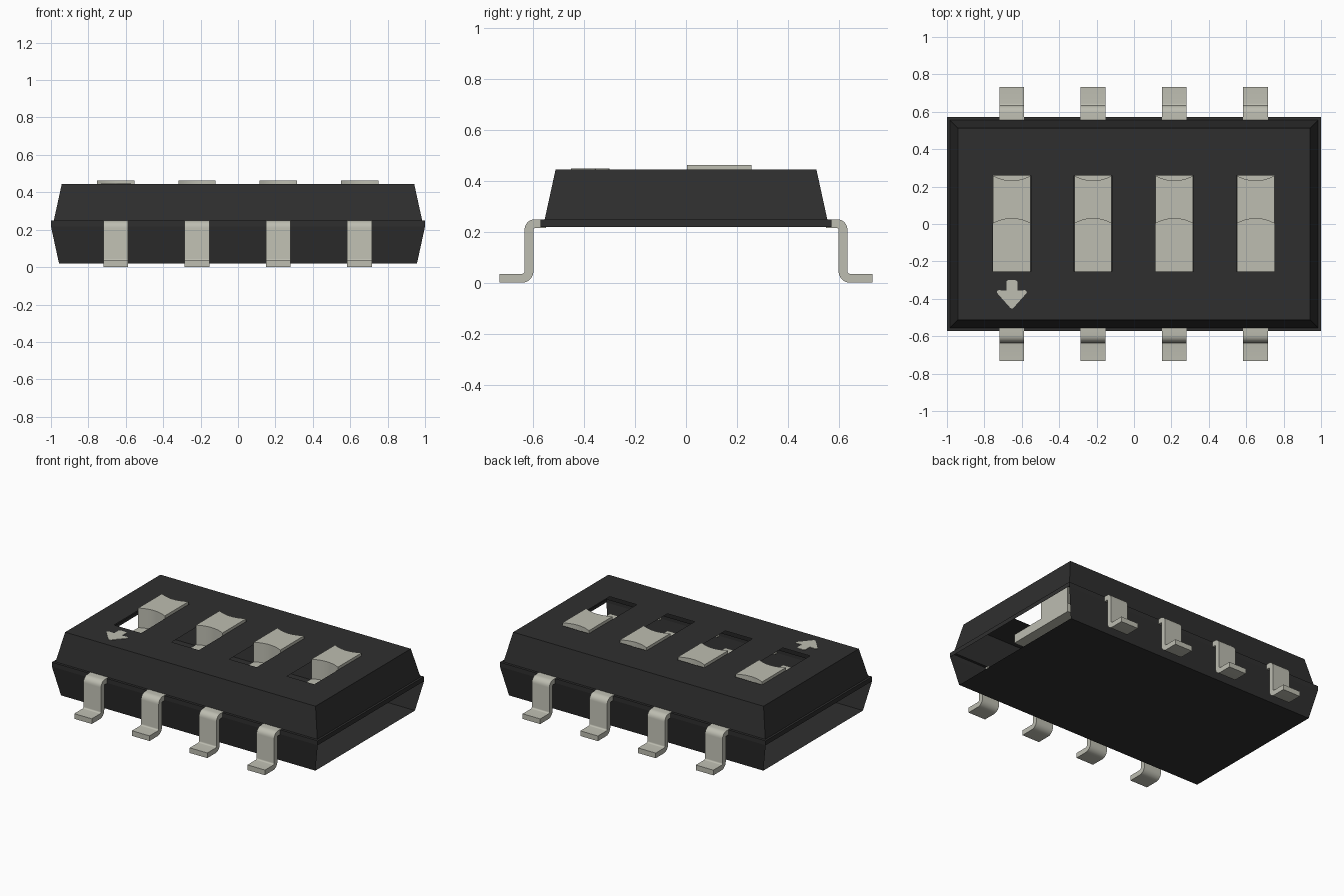
import bpy, bmesh, math

old = bpy.data.objects.get("Cube")
if old:
    bpy.data.objects.remove(old, do_unlink=True)


def make_material(name, rgb, rough):
    m = bpy.data.materials.new(name)
    m.use_nodes = True
    m.diffuse_color = (*rgb, 1)
    bsdf = m.node_tree.nodes["Principled BSDF"]
    bsdf.inputs["Base Color"].default_value = (*rgb, 1)
    bsdf.inputs["Roughness"].default_value = rough
    return m


BLACK = make_material("black plastic", (0.028, 0.028, 0.028), 0.6)
PALE = make_material("pale warm grey", (0.51, 0.51, 0.44), 0.5)
COLUMNS = (-0.653, -0.219, 0.216, 0.65)


def finish(bm, name, mat, smooth=False):
    me = bpy.data.meshes.new(name)
    bm.to_mesh(me)
    bm.free()
    ob = bpy.data.objects.new(name, me)
    bpy.context.collection.objects.link(ob)
    me.materials.append(mat)
    if smooth:
        bpy.ops.object.select_all(action='DESELECT')
        ob.select_set(True)
        bpy.context.view_layer.objects.active = ob
        bpy.ops.object.shade_smooth_by_angle(angle=math.radians(35))
    return ob


def prism(bm, outline, to_3d, a, b):
    """Extrude a closed 2D outline between depths a and b."""
    ends = [[bm.verts.new(to_3d(p, q, d)) for p, q in outline] for d in (a, b)]
    n = len(outline)
    faces = [bm.faces.new(e) for e in ends]
    for i in range(n):
        j = (i + 1) % n
        faces.append(bm.faces.new((ends[0][i], ends[0][j], ends[1][j], ends[1][i])))
    bmesh.ops.recalc_face_normals(bm, faces=faces)


def arc(cx, cy, r, start, end, steps=6):
    angles = [math.radians(start + (end - start) * i / steps) for i in range(steps + 1)]
    return [(cx + r * math.cos(t), cy + r * math.sin(t)) for t in angles]


def flat(p, q, d):
    return (p, q, d)


def ring(bm, x, y, z):
    return [bm.verts.new((sx * x, sy * y, z))
            for sx, sy in ((-1, -1), (1, -1), (1, 1), (-1, 1))]


# Upper cover: belt, narrow ledge and tapered sides
bm = bmesh.new()
rings = [ring(bm, *r) for r in ((1, 0.572, 0.218), (1, 0.572, 0.248),
                                (0.985, 0.555, 0.248), (0.942, 0.512, 0.445))]
for lo, hi in zip(rings, rings[1:]):
    for i in range(4):
        j = (i + 1) % 4
        bm.faces.new((lo[i], lo[j], hi[j], hi[i]))

# Top panel as a grid that leaves out the four switch windows
xs = [-0.942] + [c + s * 0.102 for c in COLUMNS for s in (-1, 1)] + [0.942]
ys = [-0.512, -0.254, 0.26, 0.512]
grid = [[bm.verts.new((x, y, 0.445)) for x in xs] for y in ys]
for r in range(3):
    for c in range(len(xs) - 1):
        if not (r == 1 and c % 2 == 1):
            bm.faces.new((grid[r][c], grid[r][c + 1], grid[r + 1][c + 1], grid[r + 1][c]))
bmesh.ops.remove_doubles(bm, verts=bm.verts, dist=0.0005)
finish(bm, "upper_cover", BLACK)

# Lower tray: floor with front and back walls, open at both ends
bm = bmesh.new()
top = ring(bm, 1, 0.572, 0.218)
base = ring(bm, 0.957, 0.535, 0.02)
bm.faces.new(base[::-1])
for i in (0, 2):
    bm.faces.new((base[i], base[i + 1], top[i + 1], top[i]))
finish(bm, "lower_tray", BLACK)

# Bent terminals, front and back
leg = ([(0.55, 0.249)] + arc(0.594, 0.209, 0.04, 90, 0)
       + arc(0.644, 0.045, 0.010, 180, 270) + [(0.733, 0.035), (0.733, 0.0)]
       + arc(0.644, 0.045, 0.045, 270, 180)
       + arc(0.594, 0.209, 0.005, 0, 90) + [(0.55, 0.214)])
for side, label in ((-1, "front"), (1, "back")):
    for k, cx in enumerate(COLUMNS, 1):
        bm = bmesh.new()
        prism(bm, leg, lambda p, q, d: (d, side * p, q), cx - 0.066, cx + 0.066)
        finish(bm, f"{label}_terminal_{k}", PALE, True)

# Sliders: a low base and a raised knob with hollowed front and back
for k, cx in enumerate(COLUMNS, 1):
    w, n = 0.1, 10
    bm = bmesh.new()
    prism(bm, [(cx - w, -0.254), (cx + w, -0.254), (cx + w, 0.258), (cx - w, 0.258)],
          flat, 0.27, 0.33)
    steps = [-1 + 2 * i / n for i in range(n + 1)]
    front = [(cx + w * t, 0.003 + 0.026 * (1 - t * t)) for t in steps]
    back = [(cx + w * t, 0.258 - 0.026 * (1 - t * t)) for t in reversed(steps)]
    prism(bm, front + back, flat, 0.33, 0.463)
    finish(bm, f"slider_{k}", PALE, True)

# Direction arrow plate
half = (arc(0.018, -0.312, 0.012, 90, 0, 3) + [(0.03, -0.355)]
        + arc(0.07, -0.364, 0.01, 90, -45, 4) + arc(0.0, -0.44, 0.012, -45, -90, 2))
half = [(x, y) for x, y in half]
mirror = [(-x, y) for x, y in reversed(half) if x > 0.001]
bm = bmesh.new()
prism(bm, [(COLUMNS[0] + x, y) for x, y in half + mirror], flat, 0.444, 0.448)
finish(bm, "direction_arrow", PALE)
